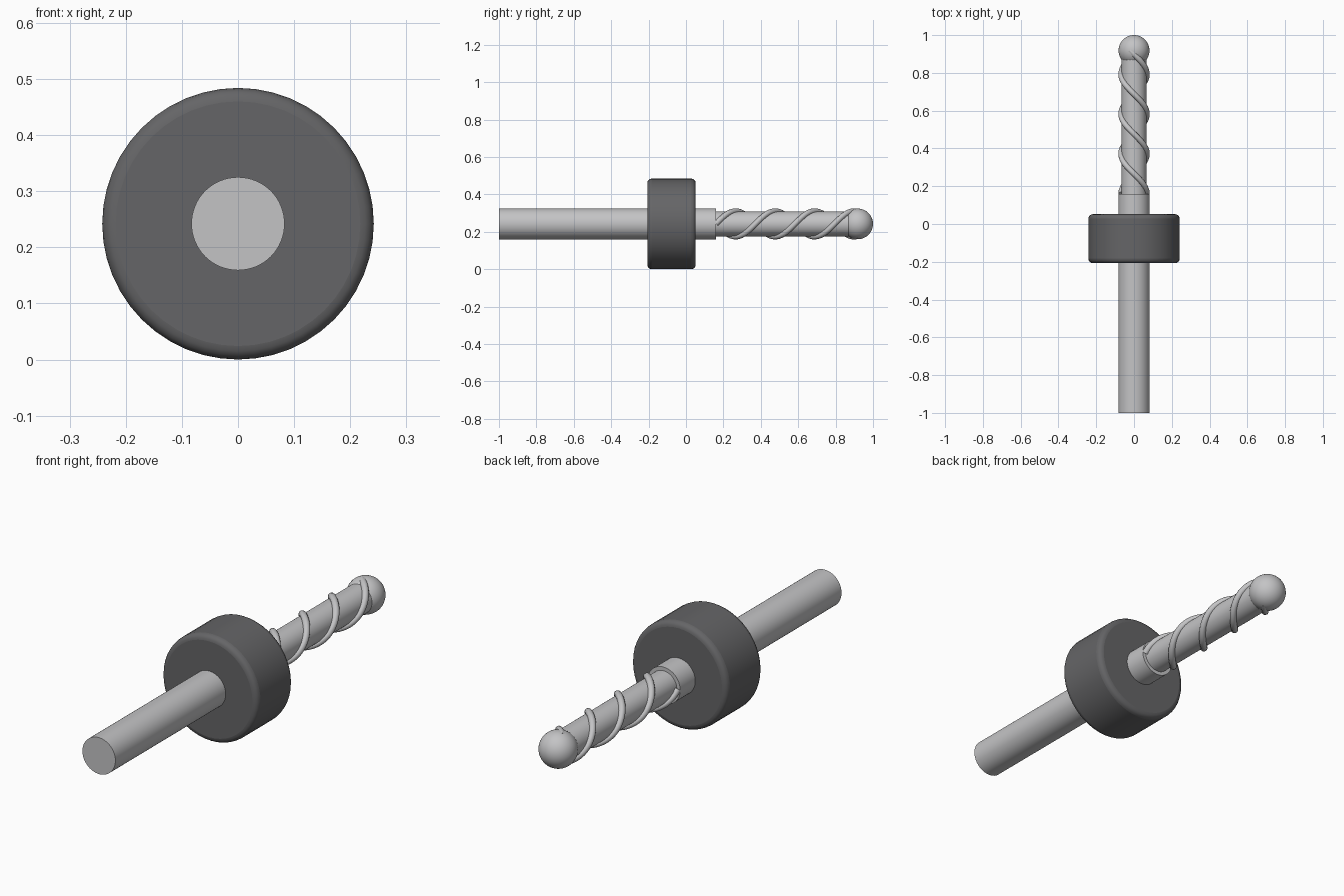
import bpy, math
from math import cos, sin, pi, tau

cube = bpy.data.objects.get("Cube")
if cube:
    bpy.data.objects.remove(cube, do_unlink=True)

AXIS_Z = 0.242


def material(name, rgb):
    mat = bpy.data.materials.new(name)
    mat.use_nodes = True
    mat.diffuse_color = (*rgb, 1)
    mat.node_tree.nodes["Principled BSDF"].inputs["Base Color"].default_value = (*rgb, 1)
    return mat


steel = material("light steel", (0.55, 0.55, 0.56))
dark = material("dark grey", (0.13, 0.13, 0.135))


def finish(name, mat):
    obj = bpy.context.object
    obj.name = name
    obj.data.materials.append(mat)
    bpy.ops.object.shade_smooth_by_angle(angle=math.radians(40))
    return obj


def rod(name, radius, y0, y1, mat, sides=64):
    """Cylinder lying along y between two ends."""
    bpy.ops.mesh.primitive_cylinder_add(
        vertices=sides, radius=radius, depth=y1 - y0,
        location=(0, (y0 + y1) / 2, AXIS_Z), rotation=(pi / 2, 0, 0))
    return finish(name, mat)


# Straight shank and thinner cutting core
rod("shank", 0.083, -1.0, 0.16, steel)
rod("core", 0.066, 0.15, 0.92, steel)

# Stop collar with rounded rims
collar = rod("collar", 0.242, -0.207, 0.052, dark, 48)
bevel = collar.modifiers.new("rounded rims", "BEVEL")
bevel.width = 0.024
bevel.segments = 4
bevel.limit_method = "ANGLE"
bevel.angle_limit = math.radians(40)

# Ball tip
bpy.ops.mesh.primitive_uv_sphere_add(
    segments=48, ring_count=24, radius=0.082,
    location=(0, 0.918, AXIS_Z), rotation=(pi / 2, 0, 0))
finish("ball_tip", steel)


def spiral(name, phase, turns=1.8, y0=0.16, y1=0.92, radius=0.068, steps=110):
    """Round wire wound along the core."""
    curve = bpy.data.curves.new(name, "CURVE")
    curve.dimensions = "3D"
    curve.bevel_depth = 0.0152
    curve.bevel_resolution = 4
    curve.use_fill_caps = True
    line = curve.splines.new("POLY")
    line.points.add(steps)
    for i, point in enumerate(line.points):
        t = i / steps
        a = phase + tau * turns * t
        point.co = (radius * cos(a), y0 + (y1 - y0) * t, AXIS_Z + radius * sin(a), 1)
    line.use_smooth = True
    obj = bpy.data.objects.new(name, curve)
    bpy.context.collection.objects.link(obj)
    bpy.ops.object.select_all(action="DESELECT")
    obj.select_set(True)
    bpy.context.view_layer.objects.active = obj
    bpy.ops.object.convert(target="MESH")
    finish(name, steel)


# Two opposite spiral ridges
spiral("spiral_ridge_a", 0)
spiral("spiral_ridge_b", pi)
